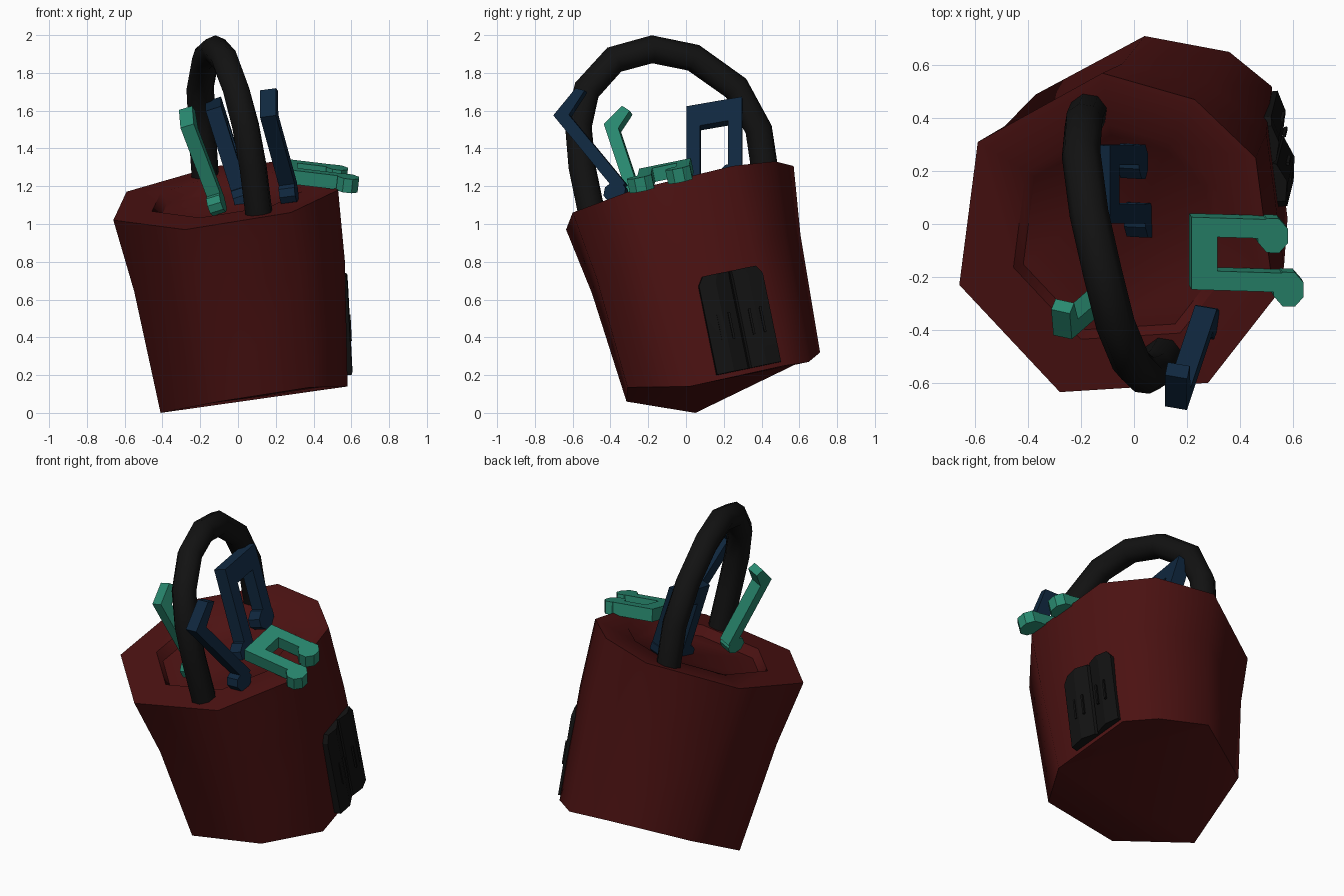
import bpy, bmesh, math
from mathutils import Vector as V

if "Cube" in bpy.data.objects:
    bpy.data.objects.remove(bpy.data.objects["Cube"])


def material(name, rgb):
    m = bpy.data.materials.new(name)
    m.diffuse_color = (*rgb, 1)
    m.use_nodes = True
    m.node_tree.nodes["Principled BSDF"].inputs["Base Color"].default_value = m.diffuse_color
    return m


RED = material("dark_red", (0.072, 0.006, 0.006))
BLACK = material("black", (0.006, 0.006, 0.006))
BLUE = material("navy_blue", (0.005, 0.021, 0.05))
GREEN = material("teal_green", (0.022, 0.25, 0.16))


def finish(bm, name, mat, angle):
    bmesh.ops.recalc_face_normals(bm, faces=bm.faces)
    me = bpy.data.meshes.new(name)
    bm.to_mesh(me)
    bm.free()
    ob = bpy.data.objects.new(name, me)
    me.materials.append(mat)
    bpy.context.collection.objects.link(ob)
    bpy.ops.object.select_all(action='DESELECT')
    ob.select_set(True)
    bpy.context.view_layer.objects.active = ob
    bpy.ops.object.shade_smooth_by_angle(angle=math.radians(angle))
    return ob


def loft(bm, rings):
    """Skin a list of equal-length rings and cap both ends."""
    vs = [[bm.verts.new(p) for p in r] for r in rings]
    n = len(vs[0])
    for a, b in zip(vs, vs[1:]):
        for i in range(n):
            bm.faces.new((a[i], a[(i + 1) % n], b[(i + 1) % n], b[i]))
    bm.faces.new(vs[0][::-1])
    bm.faces.new(vs[-1])


# leaning eight-sided bucket with a shallow recess in the top
top = [V((x, y, 1.176 + 0.145 * x + 0.26 * y)) for x, y in
       [(-.66, -.23), (-.28, -.635), (.28, -.6), (.53, -.28),
        (.46, .25), (.23, .47), (-.12, .57), (-.59, .31)]]
bottom = [V(p) for p in
          [(-.41, .05, 0), (-.1, -.315, .06), (.38, -.31, .135), (.58, .02, .14),
           (.52, .52, .25), (.36, .65, .27), (.04, .71, .32), (-.37, .49, .22)]]
mid = [a.lerp(b, .37) for a, b in zip(top, bottom)]
for p in mid:
    p.x += .018
    p.y = p.y * .97 + .003
c = V((-.04, -.03, 1.162))
inner = [c + (p - c) * .67 for p in top]
floor = [c + (p - c) * .61 - V((0, 0, .06)) for p in top]
bm = bmesh.new()
loft(bm, [bottom, mid, top, inner, floor])
bmesh.ops.triangulate(bm, faces=[f for f in bm.faces if len(f.verts) > 4])
finish(bm, "bucket", RED, 55)

# arched handle
path = [(-.17, .43, 1.2), (-.19, .385, 1.5), (-.2, .265, 1.72), (-.17, .04, 1.88),
        (-.12, -.18, 1.925), (-.07, -.38, 1.87), (-.01, -.525, 1.71),
        (.04, -.57, 1.52), (.08, -.55, 1.3), (.11, -.5, 1.06)]
path = [V(p) for p in path]
rings = []
for i, p in enumerate(path):
    t = (path[min(i + 1, len(path) - 1)] - path[max(i - 1, 0)]).normalized()
    side = V((.95, .25, 0))
    side = (side - t * side.dot(t)).normalized()
    up = t.cross(side)
    rings.append([p + (side * math.cos(k * math.pi / 4) + up * math.sin(k * math.pi / 4)) * .074
                  for k in range(8)])
bm = bmesh.new()
loft(bm, rings)
finish(bm, "handle", BLACK, 60)


def plate_parts(name, polys, o, u, v, thick, mat):
    """Extrude flat outlines given in the (u, v) plane at o."""
    o, u, v = V(o), V(u).normalized(), V(v).normalized()
    n = u.cross(v).normalized() * thick / 2
    bm = bmesh.new()
    for poly in polys:
        base = [o + u * a + v * b for a, b in poly]
        loft(bm, [[p - n for p in base], [p + n for p in base]])
    finish(bm, name, mat, 30)


def head(a, b, r):
    return [(a + r * 1.15 * math.cos(k * math.pi / 4 + .4), b + r * math.sin(k * math.pi / 4 + .4))
            for k in range(8)]


def rect(a0, a1, b0, b1):
    return [(a0, b0), (a1, b0), (a1, b1), (a0, b1)]


def beamed_note(name, o, u, v, width, length, lift, beam, thick, mat):
    w = .037
    plate_parts(name, [rect(-w, w, 0, length - beam), rect(width - w, width + w, lift, length - beam),
                       rect(-w, width + w, length - beam, length),
                       head(-.025, 0, .062), head(width - .025, lift, .062)], o, u, v, thick, mat)


def single_note(name, o, u, v, length, flag, thick, mat):
    w = .033
    plate_parts(name, [[(-w, 0), (w, 0), (w, length - .05), (-w, length)],
                       [(-w, length), (w, length - .05), (flag[0] + .03, length + flag[1] - .04),
                        (flag[0], length + flag[1])],
                       head(-.04, 0, .055)], o, u, v, thick, mat)


beamed_note("flat_green_note", (.58, -.215, 1.22), (0, .98, .2), (-1, .03, .12),
            .205, .37, .06, .1, .075, GREEN)
beamed_note("upright_blue_note", (.02, .04, 1.14), (0, .98, .17), (-.3, 0, .95),
            .225, .5, .08, .12, .085, BLUE)
single_note("small_green_note", (-.11, -.26, 1.12), (.1, .93, .34), (-.16, -.14, .42),
            .46, (.09, .06), .075, GREEN)
single_note("tall_blue_note", (.27, -.34, 1.19), (.05, .78, .62), (-.11, -.33, .4),
            .53, (.15, .04), .085, BLUE)

# two-leaf panel low on the right side
o, u, v = V((.535, .335, .235)), V((-.13, .96, .2)).normalized(), V((-.05, -.2, .97)).normalized()
n = u.cross(v).normalized()
prof = [(-.18, -.03), (-.18, .045), (-.09, .06), (-.01, .03), (0, .015), (.01, .03),
        (.09, .05), (.17, .03), (.17, -.03)]
bm = bmesh.new()
loft(bm, [[o + u * a * s + v * h + n * d for a, d in prof]
          for h, s in ((0, 1), (.48, 1), (.525, .84))])
finish(bm, "side_panel", BLACK, 25)

# raised ribs on the panel leaves
plate_parts("panel_ribs", [rect(a, a + .012, b, b + .14) for a, b in
                           ((-.12, .17), (-.06, .17), (.05, .17), (.11, .17))],
            o + n * .055, u, v, .012, BLACK)
